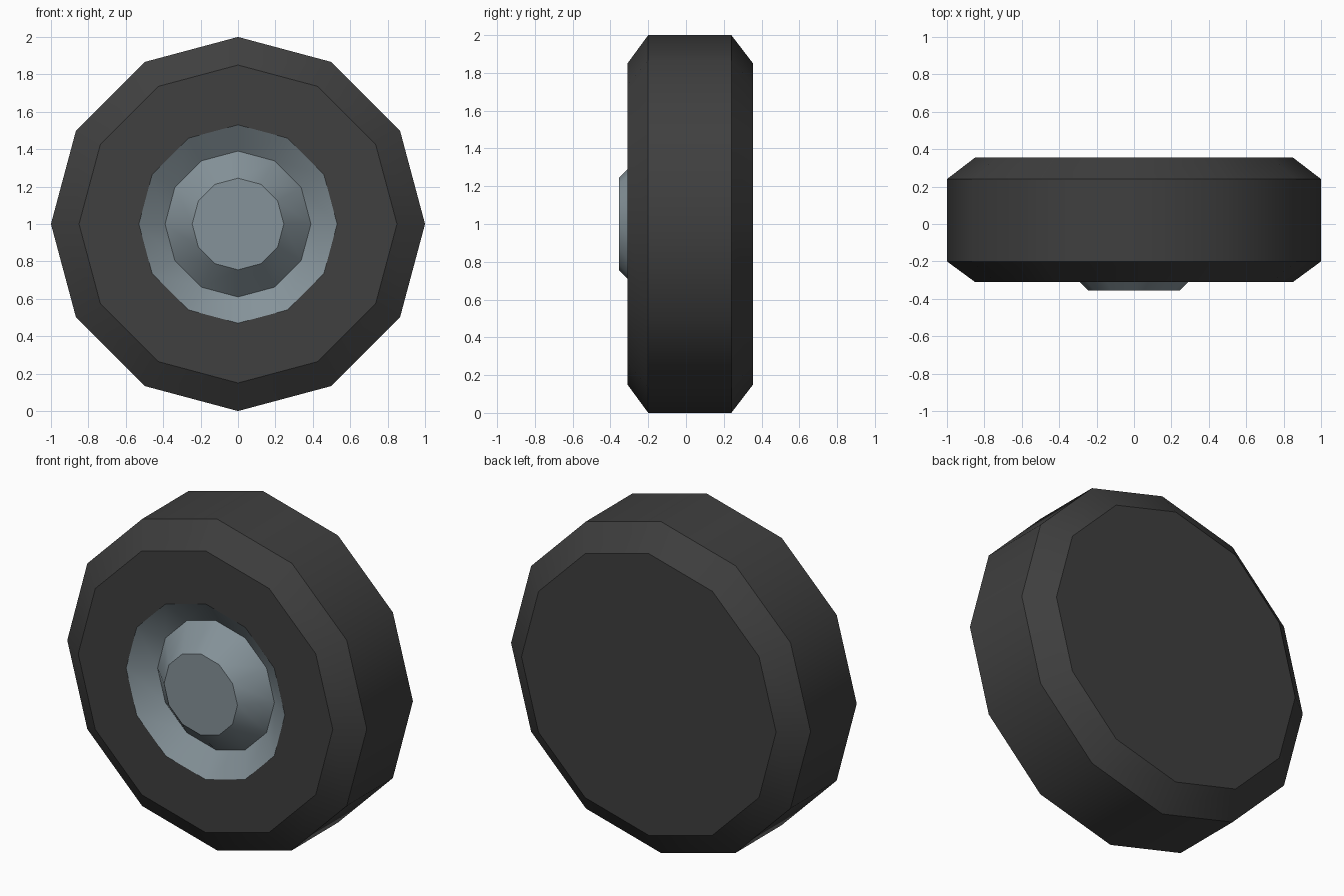
import bpy, bmesh, math

if "Cube" in bpy.data.objects:
    bpy.data.objects.remove(bpy.data.objects["Cube"])

SIDES = 12


def material(name, rgb):
    m = bpy.data.materials.new(name)
    m.diffuse_color = (*rgb, 1.0)
    m.use_nodes = True
    m.node_tree.nodes["Principled BSDF"].inputs["Base Color"].default_value = m.diffuse_color
    return m


def lathe(name, profile, mat, cap_first=False, cap_last=False):
    """Spin (radius, y) points about the wheel axle, ordered front to back."""
    bm = bmesh.new()
    rings = []
    for r, y in profile:
        ring = []
        for i in range(SIDES):
            a = 2 * math.pi * i / SIDES
            ring.append(bm.verts.new((r * math.sin(a), y, 1 + r * math.cos(a))))
        rings.append(ring)
    for a, b in zip(rings, rings[1:]):
        for i in range(SIDES):
            j = (i + 1) % SIDES
            bm.faces.new((a[i], b[i], b[j], a[j]))
    if cap_first:
        bm.faces.new(rings[0])
    if cap_last:
        bm.faces.new(rings[-1][::-1])
    mesh = bpy.data.meshes.new(name)
    bm.to_mesh(mesh)
    bm.free()
    mesh.materials.append(mat)
    obj = bpy.data.objects.new(name, mesh)
    bpy.context.collection.objects.link(obj)
    # Smooth around the axle, crisp at the bevels
    bpy.ops.object.select_all(action='DESELECT')
    obj.select_set(True)
    bpy.context.view_layer.objects.active = obj
    bpy.ops.object.shade_smooth_by_angle(angle=math.radians(32))
    return obj


rubber = material("dark rubber", (0.05, 0.05, 0.05))
metal = material("grey metal", (0.235, 0.29, 0.32))

# Tyre: front side wall, bevel, tread, bevel, closed back
lathe("tyre", [(0.53, -0.31), (0.85, -0.31), (1.0, -0.2), (1.0, 0.24),
               (0.85, 0.355)], rubber, cap_last=True)

# Hub: raised cap, sloping down to a groove, rising to the tyre wall
lathe("hub", [(0.245, -0.355), (0.39, -0.21), (0.53, -0.31)], metal,
      cap_first=True)
